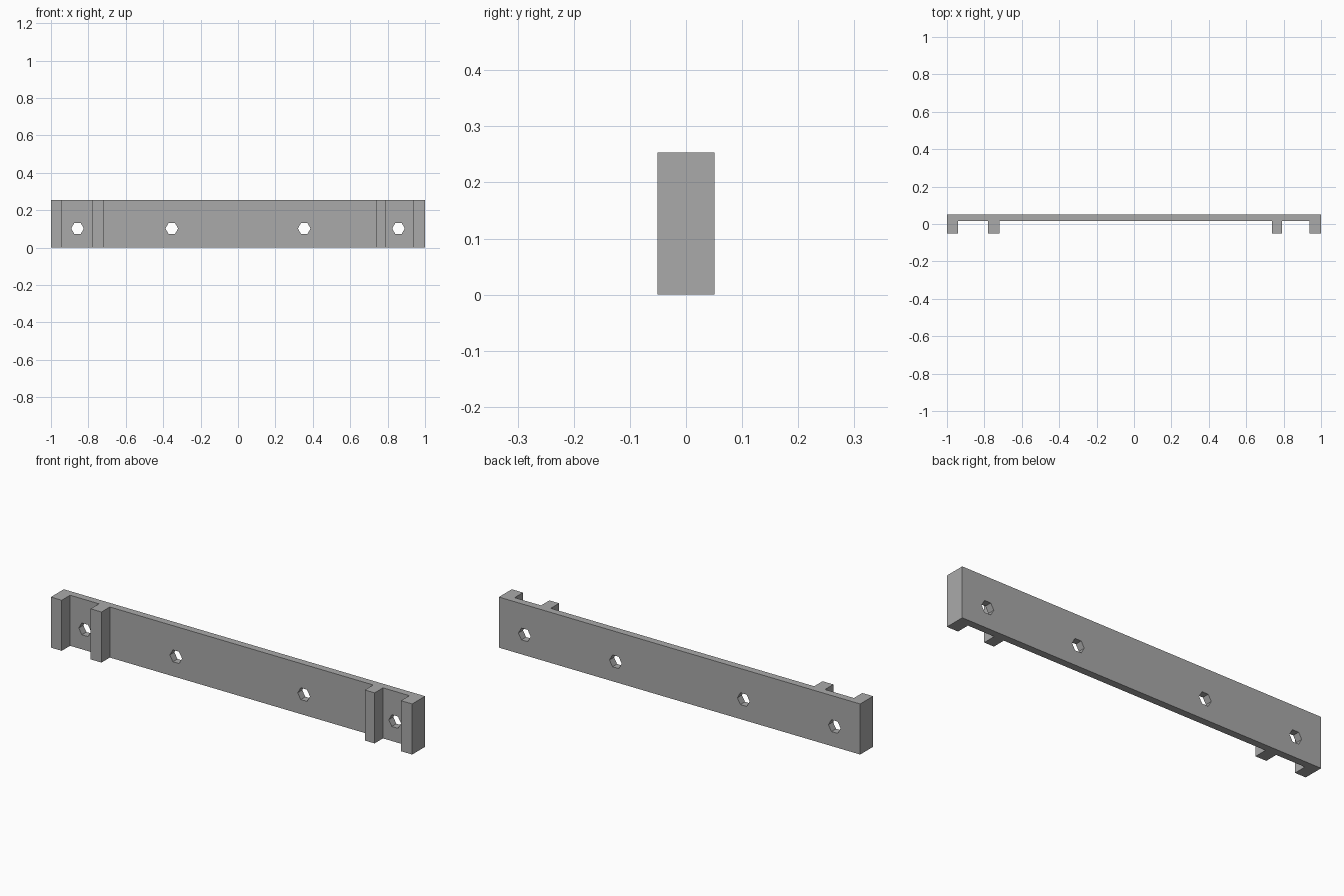
import bpy
import bmesh
from mathutils import Matrix, Vector
from math import pi

if "Cube" in bpy.data.objects:
    bpy.data.objects.remove(bpy.data.objects["Cube"])

HEIGHT = 0.253
BACK, FACE, RIB = 0.051, 0.015, -0.051
RIBS = [(-1, -0.94), (-0.78, -0.72), (0.738, 0.792), (0.938, 1)]
HOLES = [-0.858, -0.354, 0.354, 0.858]

grey = bpy.data.materials.new("plain grey")
grey.use_nodes = True
grey.diffuse_color = (0.4, 0.4, 0.4, 1)
grey.node_tree.nodes["Principled BSDF"].inputs["Base Color"].default_value = (0.4, 0.4, 0.4, 1)


def add_object(name, bm):
    bmesh.ops.recalc_face_normals(bm, faces=bm.faces)
    mesh = bpy.data.meshes.new(name)
    bm.to_mesh(mesh)
    bm.free()
    mesh.materials.append(grey)
    obj = bpy.data.objects.new(name, mesh)
    bpy.context.collection.objects.link(obj)
    return obj


# Ribbed rail: plan outline extruded upward
outline = [(1, BACK), (-1, BACK)]
for x0, x1 in RIBS:
    outline += [(x0, FACE), (x0, RIB), (x1, RIB), (x1, FACE)]
outline = [p for p in outline if p not in ((-1, FACE), (1, FACE))]
bm = bmesh.new()
base = bm.faces.new([bm.verts.new((x, y, 0)) for x, y in outline])
top = bmesh.ops.extrude_face_region(bm, geom=[base])
bmesh.ops.translate(bm, vec=Vector((0, 0, HEIGHT)),
                    verts=[g for g in top["geom"] if isinstance(g, bmesh.types.BMVert)])
rail = add_object("ribbed_rail", bm)

# Hexagonal screw holes through the plate, points to left and right
bm = bmesh.new()
for x in HOLES:
    place = (Matrix.Translation((x, 0.03, 0.102)) @ Matrix.Rotation(pi / 2, 4, "X")
             @ Matrix.Rotation(pi / 2, 4, "Z"))
    bmesh.ops.create_cone(bm, cap_ends=True, segments=6, radius1=0.034,
                          radius2=0.034, depth=0.2, matrix=place)
cutter = add_object("screw_hole_cutter", bm)
cutter.hide_render = True
cutter.hide_set(True)
cutter.display_type = "WIRE"

cut = rail.modifiers.new("screw holes", "BOOLEAN")
cut.operation = "DIFFERENCE"
cut.solver = "EXACT"
cut.object = cutter
